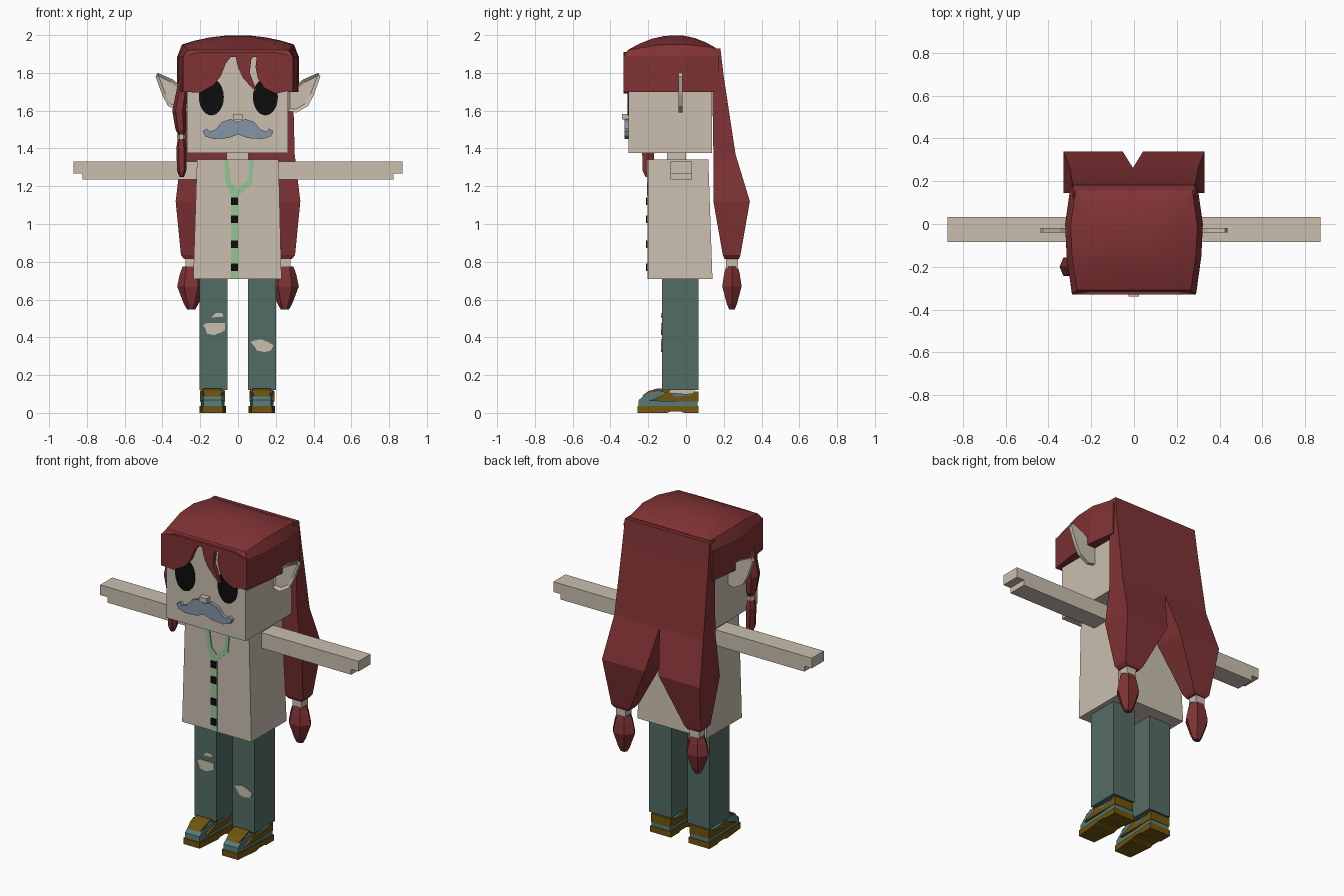
import bpy, bmesh, math
from mathutils import Vector

cube = bpy.data.objects.get("Cube")
if cube:
    bpy.data.objects.remove(cube)


def material(name, *rgb):
    m = bpy.data.materials.new(name)
    m.use_nodes = True
    m.diffuse_color = (*rgb, 1)
    m.node_tree.nodes["Principled BSDF"].inputs["Base Color"].default_value = (*rgb, 1)
    return m


skin = material("beige", .59, .52, .43)
red = material("hair_red", .215, .032, .034)
trouser = material("dark_teal", .088, .152, .13)
green = material("pale_green", .30, .56, .31)
slate = material("slate_blue", .235, .305, .38)
brown = material("ochre_brown", .16, .09, .004)
teal = material("shoe_teal", .10, .20, .20)
black = material("black", .004, .004, .004)


def finish(name, bm, mat):
    bmesh.ops.recalc_face_normals(bm, faces=bm.faces)
    mesh = bpy.data.meshes.new(name)
    bm.to_mesh(mesh)
    bm.free()
    mesh.materials.append(mat)
    obj = bpy.data.objects.new(name, mesh)
    bpy.context.collection.objects.link(obj)
    return obj


def loft(name, rings, mat):
    """Skin a stack of equal point rings and close both ends."""
    bm = bmesh.new()
    loops = [[bm.verts.new(p) for p in ring] for ring in rings]
    n = len(loops[0])
    for a, b in zip(loops, loops[1:]):
        for i in range(n):
            j = (i + 1) % n
            bm.faces.new((a[i], a[j], b[j], b[i]))
    bm.faces.new(loops[0])
    bm.faces.new(loops[-1])
    return finish(name, bm, mat)


def prism(name, pts, axis, a, b, mat):
    """Extrude a 2D outline along an axis from a to b."""
    place = {"x": lambda u, v, t: (t, u, v),
             "y": lambda u, v, t: (u, t, v),
             "z": lambda u, v, t: (u, v, t)}[axis]
    return loft(name, [[place(u, v, t) for u, v in pts] for t in (a, b)], mat)


def rect(x0, x1, y0, y1, z):
    return [(x0, y0, z), (x1, y0, z), (x1, y1, z), (x0, y1, z)]


def box(name, x0, x1, y0, y1, z0, z1, mat):
    return loft(name, [rect(x0, x1, y0, y1, z) for z in (z0, z1)], mat)


def ellipse(cx, cy, rx, ry, n):
    return [(cx + rx * math.cos(2 * math.pi * i / n),
             cy + ry * math.sin(2 * math.pi * i / n)) for i in range(n)]


def mirrored(half):
    return half + [(-x, y) for x, y in reversed(half) if x > 0]


SIDES = (("left", 1), ("right", -1))

# Head and face
box("head", -.27, .265, -.305, .138, 1.375, 1.9, skin)
box("neck", -.06, .055, -.1, .0, 1.32, 1.385, skin)
for side, s in SIDES:
    prism(side + "_eye", ellipse(.002 + .143 * s, 1.672, .066, .097, 28), "y", -.311, -.304, black)
prism("moustache", mirrored([(0, 1.475), (.05, 1.455), (.13, 1.45), (.175, 1.465), (.187, 1.492),
                             (.165, 1.505), (.15, 1.488), (.12, 1.5), (.085, 1.54),
                             (.04, 1.556), (0, 1.54)]), "y", -.326, -.3, slate)
box("nose", -.026, .024, -.338, -.3, 1.552, 1.582, skin)

# Ears with a sunken front
for side, s in SIDES:
    outline = [(.26, 1.71), (.29, 1.72), (.345, 1.765), (.425, 1.8), (.436, 1.78),
               (.40, 1.68), (.37, 1.625), (.31, 1.59), (.26, 1.60)]
    ear = prism(side + "_ear", [(s * x, z) for x, z in outline], "y", -.04, -.018, skin)
    bm = bmesh.new()
    bm.from_mesh(ear.data)
    bm.normal_update()
    front = [f for f in bm.faces if f.normal.y < -.9]
    bmesh.ops.inset_region(bm, faces=front, thickness=.018, depth=-.012)
    bm.to_mesh(ear.data)
    bm.free()

# Hair crown: outline rings rising into a shallow dome
plan = mirrored([(.29, -.33), (.315, -.15), (.322, 0), (.297, .175)])


def dome(x, y):
    return 2 - .55 * x * x - .6 * (y + .05) ** 2


def crown_ring(k):
    return [(x * k, (y + .06) * k - .06, dome(x * k, (y + .06) * k - .06)) for x, y in plan]


crown = loft("hair_crown", [[(x, y, 1.885) for x, y in plan]] +
             [crown_ring(k) for k in (.92, .7, .45, .2)], red)
crown.data.shade_smooth()
bpy.context.view_layer.objects.active = crown
crown.select_set(True)
bpy.ops.object.shade_smooth_by_angle(angle=math.radians(25))
crown.select_set(False)

# Side hair and fringe
for side, s in SIDES:
    flap = [(.262, -.33), (.29, -.33), (.315, -.15), (.322, 0), (.297, .175), (.262, .175)]
    prism(side + "_side_hair", [(s * x, y) for x, y in flap], "z", 1.7, 1.886, red)
prism("fringe", [(-.29, 1.89), (-.29, 1.7), (-.2, 1.695), (-.13, 1.735), (-.09, 1.785), (-.065, 1.85),
                 (-.035, 1.888), (-.012, 1.885), (0, 1.83), (.025, 1.775), (.07, 1.725), (.105, 1.692),
                 (.085, 1.74), (.062, 1.80), (.07, 1.87), (.085, 1.895), (.1, 1.895), (.093, 1.83),
                 (.105, 1.77), (.14, 1.72), (.2, 1.69), (.29, 1.71), (.29, 1.89), (.2, 1.91), (-.2, 1.91)],
      "y", -.33, -.304, red)

# Back hair splitting into two tied tails
loft("back_hair", [rect(-.285, .285, .12, .182, 1.93), rect(-.29, .29, .138, .2, 1.78),
                   rect(-.3, .3, .145, .262, 1.37)], red)
for side, s in SIDES:
    def tail(x0, x1, y0, y1, z):
        return rect(-.005 + s * x0, s * x1, y0, y1, z)
    loft(side + "_hair_tail", [tail(0, .3, .145, .262, 1.37), tail(.047, .33, .145, .338, 1.12),
                               tail(.185, .302, .195, .288, .835), tail(.2, .285, .205, .28, .815)], red)
    cx = s * .248
    box(side + "_hair_tie", cx - .031, cx + .031, .213, .274, .76, .82, skin)
    loft(side + "_tail_end", [[(x, y, z) for x, y in ellipse(cx, .243, r, r * .8, 6)]
                              for z, r in ((.775, .045), (.735, .06), (.67, .074), (.58, .04), (.548, .022))], red)

# Small tied lock in front of one ear
for name, rings, mat in (
        ("side_lock", ((1.76, -.285, .03), (1.6, -.312, .036), (1.5, -.303, .028), (1.47, -.3, .016)), red),
        ("side_lock_tie", ((1.475, -.3, .022), (1.45, -.3, .022)), skin),
        ("side_lock_end", ((1.455, -.3, .018), (1.4, -.3, .027), (1.28, -.298, .024), (1.25, -.298, .012)), red)):
    loft(name, [[(x, y, z) for x, y in ellipse(cx, -.2, r, r * 1.4, 6)] for z, cx, r in rings], mat)

# Torso, arms with stepped hands
loft("torso", [rect(-.237, .23, -.2, .14, .71), rect(-.217, .215, -.2, .118, 1.342)], skin)
for side, s in SIDES:
    prism(side + "_arm", [(s * x, z) for x, z in ((.2, 1.235), (.822, 1.235), (.822, 1.268), (.872, 1.268),
                                                  (.872, 1.33), (.2, 1.33))], "y", -.083, .033, skin)

# Green neckline and placket with buttons
prism("placket", [(-.037, .71), (.003, .71), (.003, 1.15), (-.037, 1.17)], "y", -.205, -.198, green)
prism("collar_left", [(-.025, 1.15), (.003, 1.15), (.075, 1.215), (.085, 1.342),
                      (.06, 1.342), (.053, 1.235), (-.01, 1.175)], "y", -.206, -.198, green)
prism("collar_right", [(-.037, 1.15), (-.005, 1.15), (.0, 1.18), (-.035, 1.22), (-.052, 1.342),
                       (-.073, 1.342), (-.068, 1.23)], "y", -.2055, -.198, green)
for i, z in enumerate((1.12, 1.025, .893, .77)):
    box(f"button_{i + 1}", -.036, 0, -.212, -.203, z - .02, z + .02, black)

# Trousers
for side, x0 in (("left", .052), ("right", -.205)):
    box(side + "_leg", x0, x0 + .15, -.128, .066, .12, .712, trouser)


def rip(name, pts):
    prism(name, pts, "y", -.132, -.126, skin)


rip("right_knee_rip", [(-.185, .465), (-.165, .475), (-.07, .475), (-.068, .44), (-.09, .425),
                       (-.13, .412), (-.165, .42), (-.172, .445)])
rip("right_small_rip", [(-.14, .505), (-.12, .528), (-.085, .528), (-.075, .51)])
rip("left_knee_rip", [(.065, .375), (.085, .383), (.12, .39), (.16, .375), (.188, .358),
                      (.175, .33), (.14, .322), (.1, .33), (.085, .355)])

# Shoes: side outlines extruded across and narrowed at the toe
for side, cx in (("left", .126), ("right", -.134)):
    for part, pts, w, mat in (
            ("sole", [(-.258, 0), (-.1, 0), (-.08, .008), (-.03, .008), (-.01, 0), (.066, 0),
                      (.066, .036), (-.258, .036)], .07, brown),
            ("shoe", [(-.252, .03), (.062, .03), (.062, .105), (.0, .1), (-.1, .108),
                      (-.15, .12), (-.215, .098), (-.25, .068)], .063, teal),
            ("shoe_stripe", [(-.2, .062), (.065, .06), (.065, .112), (.045, .112), (.02, .09),
                             (-.06, .085), (-.1, .115), (-.13, .09)], .066, brown),
            ("shoe_tongue", [(-.235, .088), (-.2, .095), (-.1, .095), (-.08, .122), (-.15, .13),
                             (-.2, .115)], .05, brown),
            ("ankle", [(-.09, .09), (.045, .09), (.045, .125), (-.09, .125)], .045, skin)):
        obj = prism(f"{side}_{part}", pts, "x", cx - w, cx + w, mat)
        for v in obj.data.vertices:
            if v.co.y < -.21:
                v.co.x = cx + (v.co.x - cx) * .78
